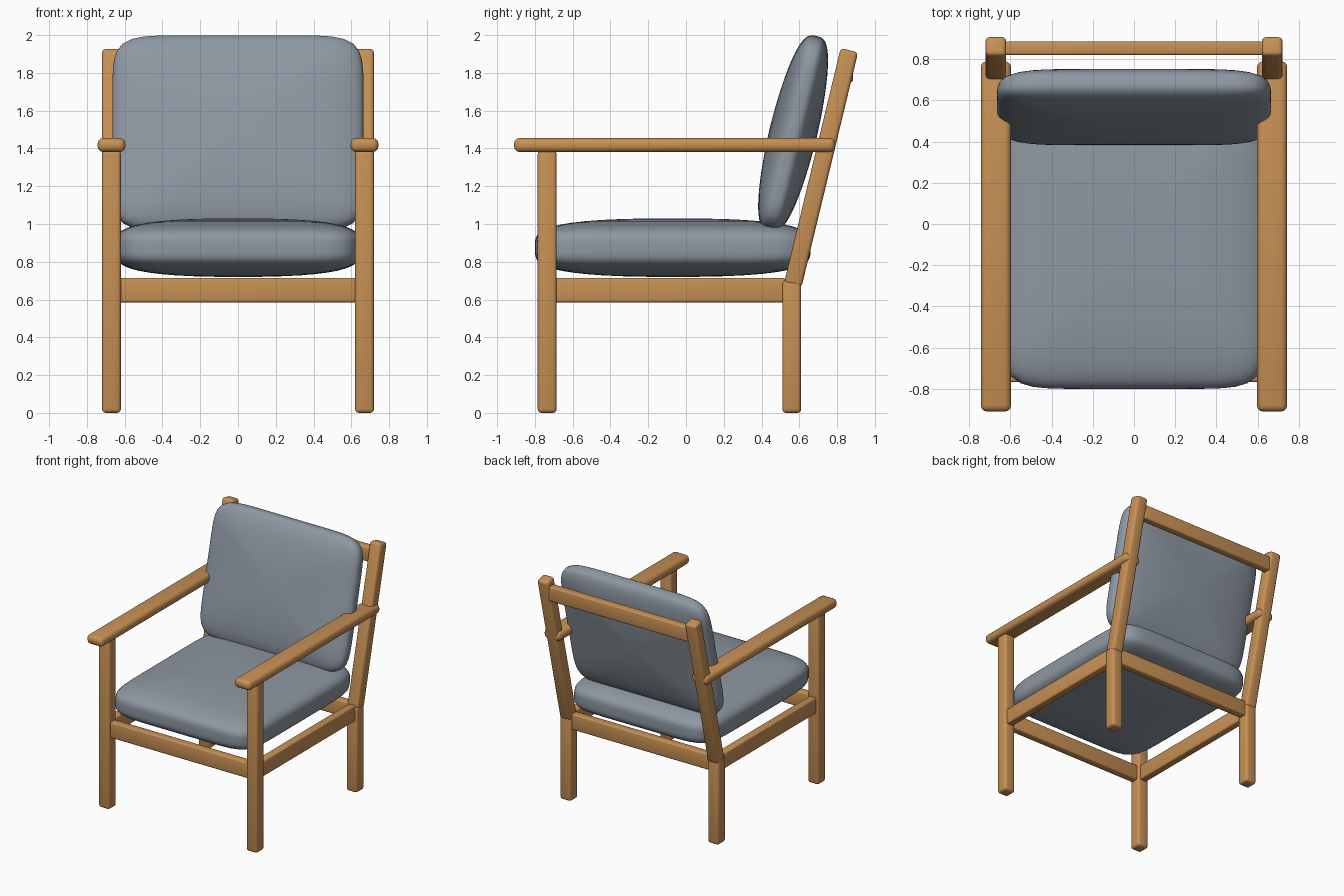
import bpy, bmesh, math
from mathutils import Matrix, Vector

if "Cube" in bpy.data.objects:
    bpy.data.objects.remove(bpy.data.objects["Cube"])


def material(name, rgb):
    m = bpy.data.materials.new(name)
    m.diffuse_color = (*rgb, 1)
    m.use_nodes = True
    m.node_tree.nodes["Principled BSDF"].inputs["Base Color"].default_value = m.diffuse_color
    return m


WOOD = material("warm wood", (0.57, 0.28, 0.09))
FABRIC = material("grey fabric", (0.27, 0.31, 0.36))


def finish(name, bm, mat, matrix, angle):
    me = bpy.data.meshes.new(name)
    bm.to_mesh(me)
    bm.free()
    me.materials.append(mat)
    ob = bpy.data.objects.new(name, me)
    bpy.context.collection.objects.link(ob)
    ob.matrix_world = matrix
    bpy.ops.object.select_all(action='DESELECT')
    ob.select_set(True)
    bpy.context.view_layer.objects.active = ob
    bpy.ops.object.shade_smooth_by_angle(angle=math.radians(angle))
    return ob


def bar(name, center, size, bevel, tilt=0.0):
    """Wooden bar with rounded edges."""
    bm = bmesh.new()
    bmesh.ops.create_cube(bm, size=1)
    bmesh.ops.scale(bm, vec=size, verts=bm.verts)
    bmesh.ops.bevel(bm, geom=bm.edges[:], offset=bevel, segments=3,
                    profile=0.5, affect='EDGES')
    mat = Matrix.Translation(center) @ Matrix.Rotation(tilt, 4, 'X')
    return finish(name, bm, WOOD, mat, 40)


def cushion(name, center, half, power, expo, tilt=0.0, n=8, seg=96, rings=16):
    """Pillow: rounded-rectangle outline, swelling towards the middle."""
    a, b, t = half
    bm = bmesh.new()
    outline = []
    for i in range(seg):
        ang = 2 * math.pi * i / seg
        c, s = math.cos(ang), math.sin(ang)
        k = (abs(c) ** n + abs(s) ** n) ** (-1 / n)
        outline.append((a * c * k, b * s * k))

    def ring(r, z):
        return [bm.verts.new((x * r, y * r, z)) for x, y in outline]

    levels = []
    for j in range(1, rings):
        r = 1 - (1 - j / rings) ** 3.5
        levels.append((r, t * (1 - r ** power) ** expo))
    loops = [ring(r, z) for r, z in levels] + [ring(1, 0)]
    loops += [ring(r, -z) for r, z in reversed(levels)]
    for lo, hi in zip(loops, loops[1:]):
        for i in range(seg):
            k = (i + 1) % seg
            bm.faces.new((lo[i], hi[i], hi[k], lo[k]))
    for loop, z in ((loops[0], t), (loops[-1], -t)):
        pole = bm.verts.new((0, 0, z))
        for i in range(seg):
            bm.faces.new((pole, loop[i], loop[(i + 1) % seg]))
    bmesh.ops.recalc_face_normals(bm, faces=bm.faces)
    mat = Matrix.Translation(center) @ Matrix.Rotation(tilt, 4, 'X')
    return finish(name, bm, FABRIC, mat, 80)


# Side frames
low, high = Vector((0, 0.565, 0.675)), Vector((0, 0.865, 1.92))
lean = math.atan2(high.y - low.y, high.z - low.z)
for side, sx in (("left", -1), ("right", 1)):
    x = 0.67 * sx
    bar(f"{side}_front_leg", (x, -0.735, 0.695), (0.1, 0.1, 1.39), 0.02)
    bar(f"{side}_rear_leg", (x, 0.56, 0.35), (0.1, 0.1, 0.70), 0.02)
    mid = (low + high) / 2
    bar(f"{side}_back_post", (x, mid.y, mid.z),
        (0.1, 0.095, (high - low).length), 0.02, -lean)
    bar(f"{side}_armrest", (x, -0.06, 1.418), (0.147, 1.70, 0.075), 0.03)
    bar(f"{side}_seat_rail", (x, -0.085, 0.65), (0.065, 1.22, 0.13), 0.012)

# Cross rails
bar("front_seat_rail", (0, -0.735, 0.65), (1.26, 0.065, 0.13), 0.012)
bar("rear_seat_rail", (0, 0.56, 0.65), (1.26, 0.065, 0.13), 0.012)
bar("top_back_rail", (0, 0.852, 1.81), (1.26, 0.065, 0.12), 0.012)

# Cushions
cushion("seat_cushion", (0, -0.07, 0.875), (0.65, 0.73, 0.155), 2.5, 0.265)
cushion("back_cushion", (0, 0.567, 1.48), (0.665, 0.53, 0.127), 1.8, 0.33,
        tilt=math.pi / 2 - lean)
